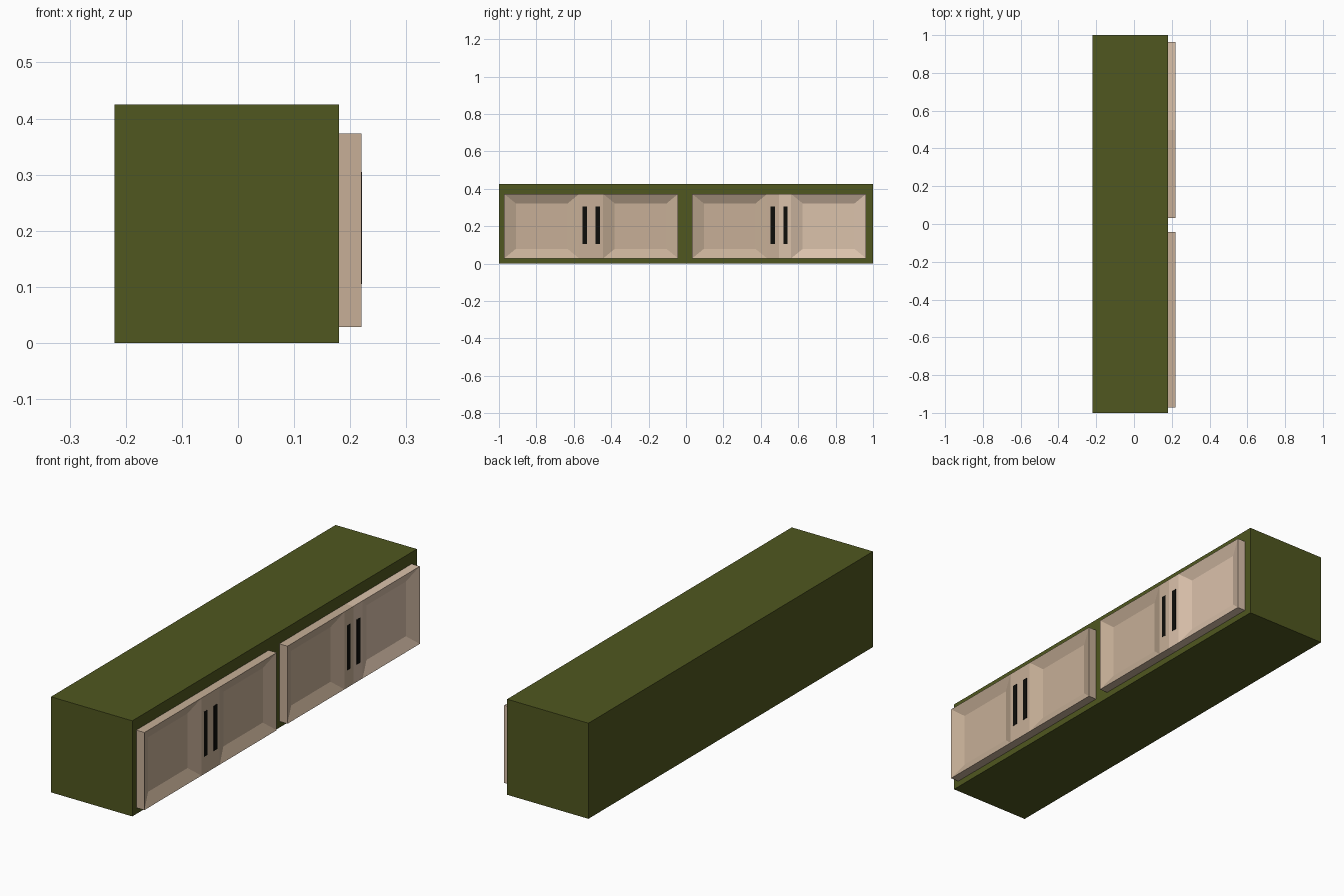
import bpy, bmesh
from mathutils import Vector

if "Cube" in bpy.data.objects:
    bpy.data.objects.remove(bpy.data.objects["Cube"])


def material(name, rgb):
    m = bpy.data.materials.new(name)
    m.diffuse_color = (*rgb, 1)
    m.use_nodes = True
    m.node_tree.nodes["Principled BSDF"].inputs["Base Color"].default_value = m.diffuse_color
    return m


GREEN = material("green_paint", (0.08, 0.095, 0.014))
BEIGE = material("beige_paint", (0.57, 0.43, 0.31))
LIGHT = material("light_beige_paint", (0.71, 0.54, 0.41))
BLACK = material("black_metal", (0.004, 0.004, 0.003))


def box(name, lo, hi, mat):
    bm = bmesh.new()
    bmesh.ops.create_cube(bm, size=1)
    lo, hi = Vector(lo), Vector(hi)
    for v in bm.verts:
        v.co = (lo + hi) / 2 + v.co * (hi - lo)
    me = bpy.data.meshes.new(name)
    bm.to_mesh(me)
    bm.free()
    me.materials.append(mat)
    ob = bpy.data.objects.new(name, me)
    bpy.context.collection.objects.link(ob)
    return ob


BACK, FACE = 0.18, 0.22          # door thickness range in x
Z0, Z1 = 0.028, 0.373            # door height range
WIDTH, STILE = 0.465, 0.064      # door width, flat strip by the handle
SLOPE_Y, SLOPE_Z, DEPTH = 0.062, 0.051, 0.025


def door(name, centre, side, mat):
    """Door reaching from the pair's centre line outward, with a dished panel."""
    ys = sorted((centre, centre + side * WIDTH))
    ob = box(name, (BACK, ys[0], Z0), (FACE, ys[1], Z1), mat)
    bm = bmesh.new()
    bm.from_mesh(ob.data)
    # split off the flat strip on the front face
    front = max(bm.faces, key=lambda f: f.calc_center_median().x)
    bmesh.ops.bisect_plane(bm, geom=[front, *front.edges, *front.verts],
                           plane_co=(0, centre + side * STILE, 0), plane_no=(0, 1, 0))
    # inset the rest and push it back to form the sloping recess
    fronts = [f for f in bm.faces if f.calc_center_median().x > FACE - 1e-4]
    panel = max(fronts, key=lambda f: f.calc_area())
    mid = panel.calc_center_bounds()
    bmesh.ops.inset_individual(bm, faces=[panel], thickness=0.04)
    half_y = (WIDTH - STILE) / 2 - SLOPE_Y
    half_z = (Z1 - Z0) / 2 - SLOPE_Z
    for v in panel.verts:
        v.co = (FACE - DEPTH,
                mid.y + (half_y if v.co.y > mid.y else -half_y),
                mid.z + (half_z if v.co.z > mid.z else -half_z))
    bmesh.ops.recalc_face_normals(bm, faces=bm.faces)
    bm.to_mesh(ob.data)
    bm.free()


# cabinet carcass
box("cabinet_body", (-0.22, -1, 0), (BACK, 1, 0.425), GREEN)

# two pairs of doors with handles beside the centre line
for pair, centre in (("left", -0.507), ("right", 0.498)):
    for tag, side in (("inner", -1), ("outer", 1)):
        door(f"{pair}_door_{tag}", centre, side,
             LIGHT if (pair, side) == ("right", 1) else BEIGE)
        a, b = sorted((centre + side * 0.022, centre + side * 0.046))
        box(f"{pair}_handle_{tag}", (FACE - 0.01, a, 0.105), (FACE + 0.001, b, 0.305), BLACK)
